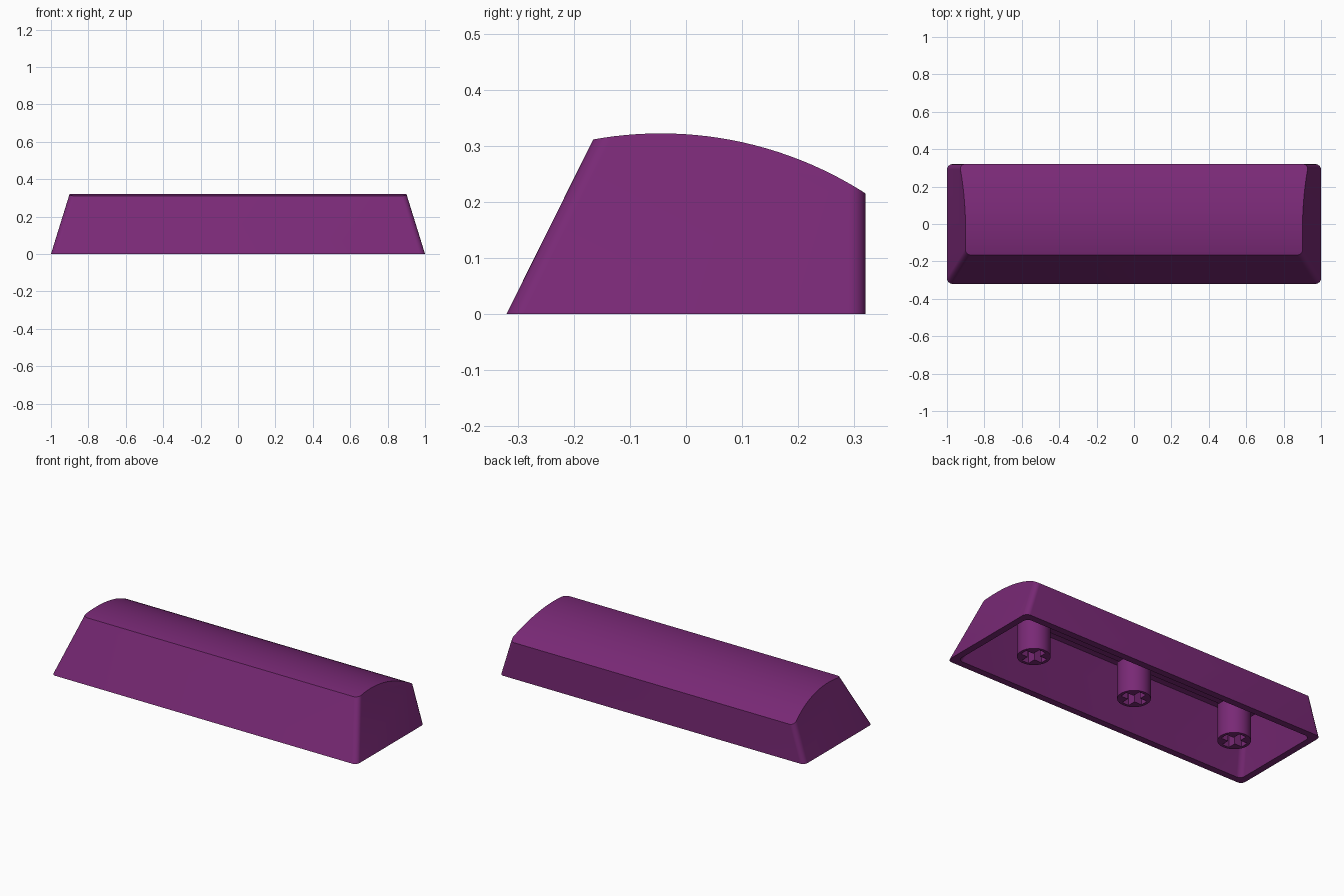
import bpy, bmesh, math
from math import sin, cos, pi

cube = bpy.data.objects.get("Cube")
if cube:
    bpy.data.objects.remove(cube)

purple = bpy.data.materials.new("purple plastic")
purple.use_nodes = True
PURPLE = (0.19, 0.022, 0.18, 1)
purple.diffuse_color = PURPLE
purple.node_tree.nodes["Principled BSDF"].inputs["Base Color"].default_value = PURPLE

TOP = 0.40                      # height the tapered block reaches before trimming
ARC_Y, ARC_Z, ARC_R = -0.045, -0.354, 0.676


def make(name, bm):
    bmesh.ops.recalc_face_normals(bm, faces=bm.faces)
    mesh = bpy.data.meshes.new(name)
    bm.to_mesh(mesh)
    bm.free()
    mesh.materials.append(purple)
    ob = bpy.data.objects.new(name, mesh)
    bpy.context.collection.objects.link(ob)
    return ob


def loft(name, rings):
    bm = bmesh.new()
    loops = [[bm.verts.new(p) for p in ring] for ring in rings]
    n = len(loops[0])
    for a, b in zip(loops, loops[1:]):
        for i in range(n):
            j = (i + 1) % n
            bm.faces.new((a[i], a[j], b[j], b[i]))
    bm.faces.new(loops[0])
    bm.faces.new(loops[-1])
    return make(name, bm)


def rounded_ring(half_x, front, back, radius, z, steps=8):
    ring = []
    corners = [(1, back, -1), (-1, back, -1), (-1, front, 1), (1, front, 1)]
    for k, (sx, y, inward) in enumerate(corners):
        for s in range(steps + 1):
            a = (k + s / steps) * pi / 2
            ring.append((sx * (half_x - radius) + radius * cos(a),
                         y + inward * radius + radius * sin(a), z))
    return ring


def tapered_block(name, inset, bottom):
    # Walls lean in at the front and ends and stay upright at the back
    def ring(z):
        return rounded_ring(1 - 0.31 * z - inset, -0.32 + 0.497 * z + inset,
                            0.32 - inset, 0.03, z)
    return loft(name, [ring(bottom), ring(TOP)])


def arched_block(name, radius, bottom):
    # Prism along x with an arched top
    span = 0.5
    arc = [(ARC_Y + span * (1 - i / 24),) for i in range(49)]
    outline = [(y, ARC_Z + math.sqrt(radius ** 2 - (y - ARC_Y) ** 2)) for (y,) in arc]
    outline += [(ARC_Y - span, bottom), (ARC_Y + span, bottom)]
    return loft(name, [[(x, y, z) for y, z in outline] for x in (-1.2, 1.2)])


def box(name, size, centre):
    bm = bmesh.new()
    bmesh.ops.create_cube(bm, size=1)
    bmesh.ops.scale(bm, vec=size, verts=bm.verts)
    bmesh.ops.translate(bm, vec=centre, verts=bm.verts)
    return make(name, bm)


def cut(ob, tool, operation):
    mod = ob.modifiers.new("cut", 'BOOLEAN')
    mod.operation, mod.object, mod.solver = operation, tool, 'EXACT'
    bpy.context.view_layer.objects.active = ob
    bpy.ops.object.modifier_apply(modifier=mod.name)
    bpy.data.objects.remove(tool)


def smooth(ob, angle):
    bpy.ops.object.select_all(action='DESELECT')
    ob.select_set(True)
    bpy.context.view_layer.objects.active = ob
    bpy.ops.object.shade_smooth_by_angle(angle=math.radians(angle))


# Hollow key shell
shell = tapered_block("key_shell", 0, 0)
cut(shell, arched_block("arch_trim", ARC_R, -0.2), 'INTERSECT')
cavity = tapered_block("cavity", 0.04, -0.02)
cut(cavity, arched_block("cavity_trim", ARC_R - 0.045, -0.2), 'INTERSECT')
cut(shell, cavity, 'DIFFERENCE')
smooth(shell, 20)

# Three mounting stems with cross-shaped sockets
for name, x in (("right_stem", -0.68), ("middle_stem", 0), ("left_stem", 0.68)):
    circle = [(x + 0.0875 * cos(i * pi / 24), 0.0875 * sin(i * pi / 24)) for i in range(48)]
    stem = loft(name, [[(px, py, z) for px, py in circle] for z in (0, 0.29)])
    for size in ((0.14, 0.045, 0.3), (0.045, 0.14, 0.3)):
        cut(stem, box("socket", size, (x, 0, -0.015)), 'DIFFERENCE')
    smooth(stem, 30)

# Stiffening rib under the roof
box("roof_rib", (1.62, 0.04, 0.1), (0, 0, 0.25))
